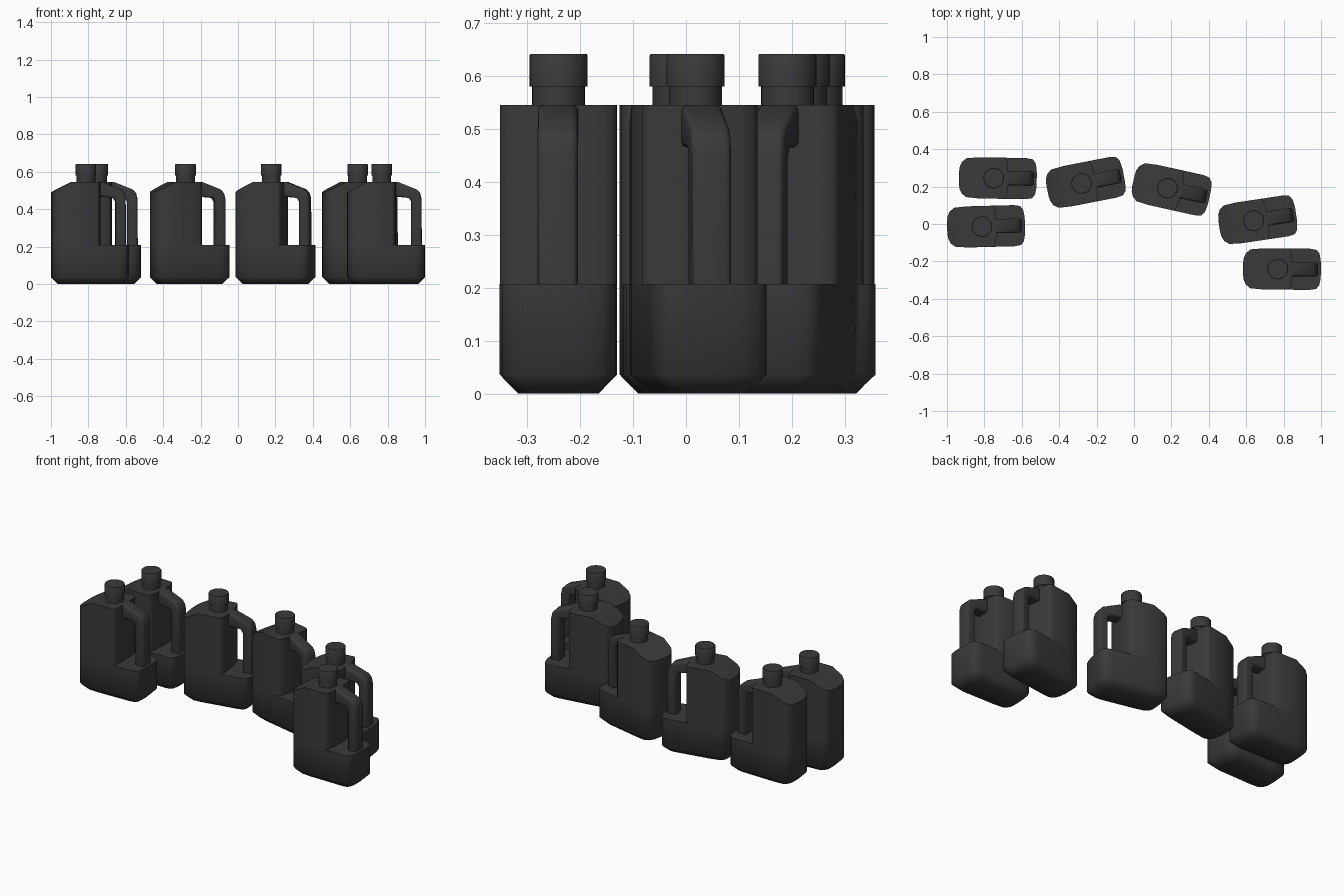
import bpy, bmesh
from math import radians, cos, sin, tau

if "Cube" in bpy.data.objects:
    bpy.data.objects.remove(bpy.data.objects["Cube"], do_unlink=True)

plastic = bpy.data.materials.new("dark_grey_plastic")
colour = (0.042, 0.042, 0.042, 1)
plastic.diffuse_color = colour
plastic.use_nodes = True
bsdf = plastic.node_tree.nodes["Principled BSDF"]
bsdf.inputs["Base Color"].default_value = colour
bsdf.inputs["Roughness"].default_value = 0.6


def finish(bm, name, angle=40):
    bmesh.ops.recalc_face_normals(bm, faces=bm.faces)
    for f in bm.faces:
        f.smooth = True
    mesh = bpy.data.meshes.new(name)
    bm.to_mesh(mesh)
    bm.free()
    mesh.set_sharp_from_angle(angle=radians(angle))
    mesh.materials.append(plastic)
    return mesh


def shoulder(x):
    """Height of the body top: a slope at the back, then flat."""
    return min(0.545, 0.49 + 0.055 * (x + 0.208) / 0.108)


def stack(name, half, levels, angle=40):
    """Mirrored half outline stacked through levels of (inset, height rule)."""
    bm = bmesh.new()
    rings = []
    for inset, height in levels:
        sx, sy = 1 - inset / 0.208, 1 - inset / 0.11
        side = [[bm.verts.new((x * sx, s * y * sy, height(x))) for x, y in half]
                for s in (1, -1)]
        rings.append(side)
    n = len(half)
    for a, b in zip(rings, rings[1:]):
        for s in (0, 1):
            for i in range(n - 1):
                bm.faces.new((a[s][i], a[s][i + 1], b[s][i + 1], b[s][i]))
        for i in (0, n - 1):
            bm.faces.new((a[0][i], a[1][i], b[1][i], b[0][i]))
    for ring in (rings[0], rings[-1]):
        for i in range(n - 1):
            bm.faces.new((ring[0][i], ring[0][i + 1], ring[1][i + 1], ring[1][i]))
    return finish(bm, name, angle)


def extrude_profile(name, profile, width, round_by):
    bm = bmesh.new()
    face = bm.faces.new([bm.verts.new((x, -width / 2, z)) for x, z in profile])
    new = bmesh.ops.extrude_face_region(bm, geom=[face])["geom"]
    bmesh.ops.translate(bm, vec=(0, width, 0),
                        verts=[v for v in new if isinstance(v, bmesh.types.BMVert)])
    rims = [e for e in bm.edges if abs(e.verts[0].co.y - e.verts[1].co.y) < 1e-5]
    bmesh.ops.bevel(bm, geom=rims, offset=round_by, segments=3, profile=0.5,
                    affect='EDGES')
    return finish(bm, name, 50)


def turn(name, profile, sides=32):
    """Closed solid of revolution around the spout axis."""
    bm = bmesh.new()
    rings = [[bm.verts.new((spout_x + r * cos(tau * i / sides),
                            r * sin(tau * i / sides), z)) for i in range(sides)]
             for r, z in profile]
    for a, b in zip(rings, rings[1:]):
        for i in range(sides):
            j = (i + 1) % sides
            bm.faces.new((a[i], a[j], b[j], b[i]))
    bm.faces.new(rings[0])
    bm.faces.new(rings[-1])
    return finish(bm, name)


spout_x = -0.022
back_end = [(-0.208, 0.03), (-0.204, 0.06), (-0.192, 0.085), (-0.168, 0.104),
            (-0.1, 0.11)]
body_end = [(0.034, 0.11), (0.046, 0.1), (0.052, 0.075), (0.055, 0.035)]
foot_end = [(0.15, 0.11), (0.185, 0.104), (0.2, 0.085), (0.206, 0.055), (0.208, 0.03)]
step = 0.207

parts = {
    # Full-length foot with a chamfered underside and a ledge under the handle
    "foot": stack("foot", back_end + foot_end,
                  [(0.035, lambda x: 0), (0, lambda x: 0.036), (0, lambda x: step)], 50),
    # Shorter upper body with a sloped back shoulder
    "body": stack("body", back_end + body_end,
                  [(0, lambda x: step), (0, shoulder)]),
    # Handle: arm from the shoulder down to the ledge
    "handle": extrude_profile("handle", [
        (0.02, 0.545), (0.065, 0.545), (0.165, 0.505), (0.183, 0.485), (0.19, 0.455),
        (0.192, 0.19), (0.135, 0.19), (0.135, 0.44), (0.123, 0.46), (0.07, 0.465),
        (0.02, 0.465)], 0.076, 0.012),
    "neck": turn("neck", [(0.05, 0.53), (0.05, 0.59)]),
    "cap": turn("cap", [(0.055, 0.58), (0.055, 0.639), (0.053, 0.642)]),
}

# Placement of each jug: x, y, turn in degrees
row = [(-0.791, -0.013, 1.5), (-0.728, 0.245, -1), (-0.259, 0.221, 11),
       (0.2, 0.187, -12.5), (0.661, 0.021, 8.5), (0.791, -0.241, -0.5)]
for number, (x, y, angle) in enumerate(row, 1):
    for part, mesh in parts.items():
        obj = bpy.data.objects.new(f"jug_{number}_{part}", mesh)
        obj.location = (x, y, 0)
        obj.rotation_euler.z = radians(angle)
        bpy.context.collection.objects.link(obj)
